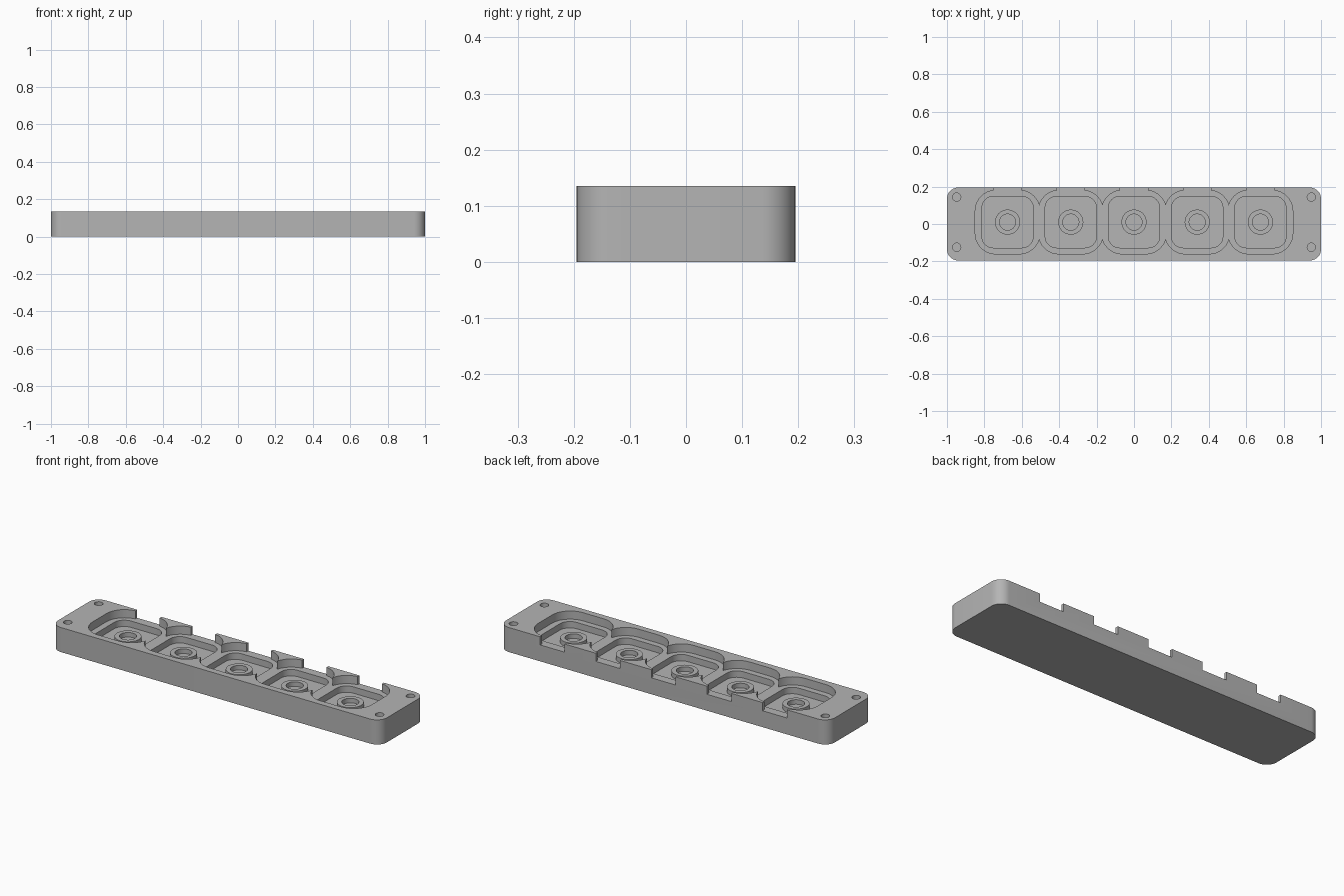
import bpy
import bmesh
import math

if "Cube" in bpy.data.objects:
    bpy.data.objects.remove(bpy.data.objects["Cube"], do_unlink=True)

TOP, LEDGE, RING_TOP, FLOOR = 0.135, 0.09, 0.08, 0.055
PITCH, MID_Y = 0.338, 0.01
CENTRES = [i * PITCH for i in range(-2, 3)]

grey = bpy.data.materials.new("light_grey")
grey.use_nodes = True
grey.diffuse_color = (0.46, 0.46, 0.46, 1)
grey.node_tree.nodes["Principled BSDF"].inputs["Base Color"].default_value = grey.diffuse_color


def add_object(name, bm):
    bmesh.ops.recalc_face_normals(bm, faces=bm.faces)
    mesh = bpy.data.meshes.new(name)
    bm.to_mesh(mesh)
    bm.free()
    mesh.materials.append(grey)
    obj = bpy.data.objects.new(name, mesh)
    bpy.context.collection.objects.link(obj)
    return obj


def rounded_block(name, x, y, half_x, half_y, radius, z0, z1, steps=10):
    """Prism with a rounded rectangle outline; radius equal to both halves gives a cylinder."""
    bm = bmesh.new()
    outline = []
    for corner, (sx, sy) in enumerate([(1, 1), (-1, 1), (-1, -1), (1, -1)]):
        cx, cy = x + sx * (half_x - radius), y + sy * (half_y - radius)
        if radius == 0:
            outline.append((cx, cy))
            continue
        # a full round shares its quadrant end points
        count = steps if half_x == radius else steps + 1
        for i in range(count):
            a = (corner + i / steps) * math.pi / 2
            outline.append((cx + radius * math.cos(a), cy + radius * math.sin(a)))
    base = bm.faces.new([bm.verts.new((px, py, z0)) for px, py in outline])
    grown = bmesh.ops.extrude_face_region(bm, geom=[base], use_keep_orig=True)
    top = [v for v in grown["geom"] if isinstance(v, bmesh.types.BMVert)]
    bmesh.ops.translate(bm, verts=top, vec=(0, 0, z1 - z0))
    return add_object(name, bm)


def select_only(obj):
    bpy.ops.object.select_all(action="DESELECT")
    obj.select_set(True)
    bpy.context.view_layer.objects.active = obj


def cut(target, cutter):
    cutter.hide_render = True
    mod = target.modifiers.new("cut", "BOOLEAN")
    mod.operation = "DIFFERENCE"
    mod.solver = "EXACT"
    mod.object = cutter
    select_only(target)
    bpy.ops.object.modifier_apply(modifier=mod.name)
    bpy.data.objects.remove(cutter, do_unlink=True)


def smooth(obj):
    select_only(obj)
    bpy.ops.object.shade_smooth_by_angle(angle=math.radians(30))


# Tray body
body = rounded_block("tray_body", 0, 0, 1, 0.195, 0.06, 0, TOP)

# Overlapping upper pockets, rear notches and deeper recesses
for x in CENTRES:
    cut(body, rounded_block("pocket_cutter", x, MID_Y, 0.173, 0.17, 0.11, LEDGE, 0.2))
for x in CENTRES:
    cut(body, rounded_block("notch_cutter", x, 0.17, 0.074, 0.05, 0, LEDGE, 0.2))
for x in CENTRES:
    cut(body, rounded_block("recess_cutter", x, MID_Y, 0.137, 0.137, 0.06, FLOOR, 0.2))

# Blind screw holes in the corners
for sx in (-1, 1):
    for sy in (-1, 1):
        cut(body, rounded_block("hole_cutter", sx * 0.948, MID_Y + sy * 0.134,
                                0.022, 0.022, 0.022, 0.05, 0.2, 6))
smooth(body)

# Raised ring in each recess
for number, x in enumerate(CENTRES, 1):
    bm = bmesh.new()
    profile = [(0.043, FLOOR - 0.005), (0.067, FLOOR - 0.005), (0.067, RING_TOP), (0.043, RING_TOP)]
    verts = [bm.verts.new((x + r, MID_Y, z)) for r, z in profile]
    edges = [bm.edges.new((verts[i], verts[(i + 1) % 4])) for i in range(4)]
    bmesh.ops.spin(bm, geom=verts + edges, cent=(x, MID_Y, 0), axis=(0, 0, 1),
                   angle=math.tau, steps=40, use_merge=True)
    bmesh.ops.remove_doubles(bm, verts=bm.verts, dist=0.0001)
    smooth(add_object(f"ring_{number}", bm))
